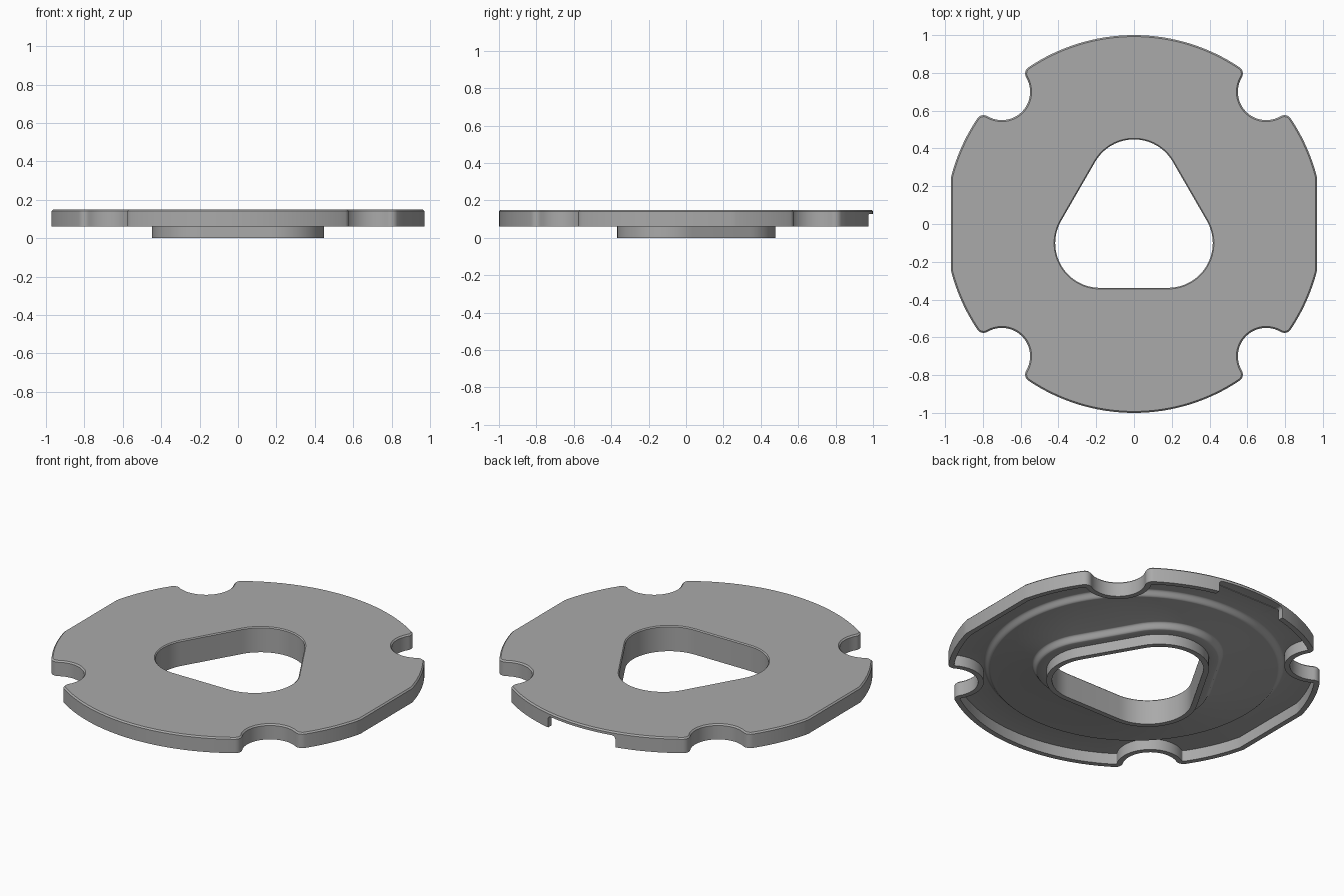
import bpy, bmesh, math
from math import cos, sin, pi

if "Cube" in bpy.data.objects:
    bpy.data.objects.remove(bpy.data.objects["Cube"], do_unlink=True)

grey = bpy.data.materials.new("plain_grey")
grey.use_nodes = True
colour = (0.4, 0.4, 0.4, 1)
grey.diffuse_color = colour
grey.node_tree.nodes["Principled BSDF"].inputs["Base Color"].default_value = colour

NOTCH, NOTCH_R, FILLET, FLAT = 0.7, 0.15, 0.04, 0.97


def arc(cx, cy, r, a, b, n):
    return [(cx + r * cos(a + (b - a) * i / n), cy + r * sin(a + (b - a) * i / n))
            for i in range(n + 1)]


def outline(off=0):
    """Round plate with two flats and four notches, inset by off."""
    d, e, g = NOTCH * math.sqrt(2), 1 - FILLET, NOTCH_R + FILLET
    lip = pi / 4 - math.acos((e * e + d * d - g * g) / (2 * e * d))
    fx, fy = e * cos(lip), e * sin(lip)
    turn = math.atan2(NOTCH - fy, NOTCH - fx)
    r = 1 - off
    half = arc(fx, fy, FILLET - off, lip, turn, 8)
    half += arc(NOTCH, NOTCH, NOTCH_R + off, turn - pi, -3 * pi / 4, 12)[1:]
    quarter = arc(0, 0, r, math.acos((FLAT - off) / r), lip, 12)[:-1] + half
    quarter += [(y, x) for x, y in reversed(half[:-1])]
    quarter += arc(0, 0, r, pi / 2 - lip, pi / 2, 16)[1:]
    upper = quarter + [(-x, y) for x, y in reversed(quarter[:-1])]
    return upper + [(-x, -y) for x, y in upper]


def opening(r):
    """Rounded triangle around three corner centres."""
    pts = []
    for k in range(3):
        a = pi / 2 + k * 2 * pi / 3
        pts += arc(0.208 * cos(a), 0.003 + 0.208 * sin(a), r, a - pi / 3, a + pi / 3, 24)
    return pts


def circle(r):
    return arc(0, 0, r, 0, 2 * pi, 128)[:-1]


bm = bmesh.new()


def loop(points, z):
    vs = [bm.verts.new((x, y, z)) for x, y in points]
    for i, v in enumerate(vs):
        bm.edges.new((vs[i - 1], v))
    return vs


def loft(rings):
    """Join rings of equal length and return the first and last."""
    loops = [loop(p, z) for p, z in rings]
    for a, b in zip(loops, loops[1:]):
        for i in range(len(a)):
            bm.faces.new((a[i - 1], a[i], b[i], b[i - 1]))
    return loops[0], loops[-1]


def fill(a, b):
    """Flat face between two loops."""
    edges = [bm.edges.get((l[i - 1], l[i])) for l in (a, b) for i in range(len(l))]
    bmesh.ops.triangle_fill(bm, edges=edges, use_beauty=True, normal=(0, 0, 1))


def step(shape, r0, z0, r1, z1):
    """Soft S-shaped step between two levels."""
    return [(shape(r0 + (r1 - r0) * t / 6), z0 + (z1 - z0) * (1 - cos(pi * t / 6)) / 2)
            for t in range(7)]


# Outer skirt, raised disc underneath, and collar around the opening
skirt = loft([(outline(0.008), 0.15), (outline(), 0.142), (outline(), 0.06),
              (outline(0.03), 0.06), (outline(0.03), 0.125)])
disc = loft(step(circle, 0.807, 0.125, 0.77, 0.095))
collar = loft(step(opening, 0.345, 0.095, 0.315, 0.06)
              + [(opening(0.267), 0.06), (opening(0.267), 0),
                 (opening(0.237), 0), (opening(0.237), 0.144), (opening(0.243), 0.15)])
fill(skirt[1], disc[0])
fill(disc[1], collar[0])
fill(skirt[0], collar[1])
bmesh.ops.recalc_face_normals(bm, faces=bm.faces)

mesh = bpy.data.meshes.new("plate")
bm.to_mesh(mesh)
bm.free()
plate = bpy.data.objects.new("plate", mesh)
bpy.context.collection.objects.link(plate)
mesh.materials.append(grey)

# Cutter for the gap in the back of the skirt
bpy.ops.mesh.primitive_cube_add(size=1, location=(0, 1.02, 0.064))
cutter = bpy.context.object
cutter.name = "skirt_gap_cutter"
cutter.data.materials.append(grey)
for v in cutter.data.vertices:
    v.co.x *= 0.44
    v.co.y *= 0.16
    v.co.z *= 0.128
bm = bmesh.new()
bm.from_mesh(cutter.data)
top = [e for e in bm.edges if all(v.co.z > 0 for v in e.verts)
       and abs(e.verts[0].co.x - e.verts[1].co.x) < 0.01]
bmesh.ops.bevel(bm, geom=top, offset=0.02, segments=5, profile=0.5, affect='EDGES')
bm.to_mesh(cutter.data)
bm.free()
cutter.hide_render = True

cut = plate.modifiers.new("skirt_gap", 'BOOLEAN')
cut.operation, cut.solver, cut.object = 'DIFFERENCE', 'EXACT', cutter
bpy.ops.object.select_all(action='DESELECT')
plate.select_set(True)
bpy.context.view_layer.objects.active = plate
bpy.ops.object.modifier_apply(modifier=cut.name)
bpy.data.objects.remove(cutter, do_unlink=True)
bpy.ops.object.shade_smooth_by_angle(angle=math.radians(30))
